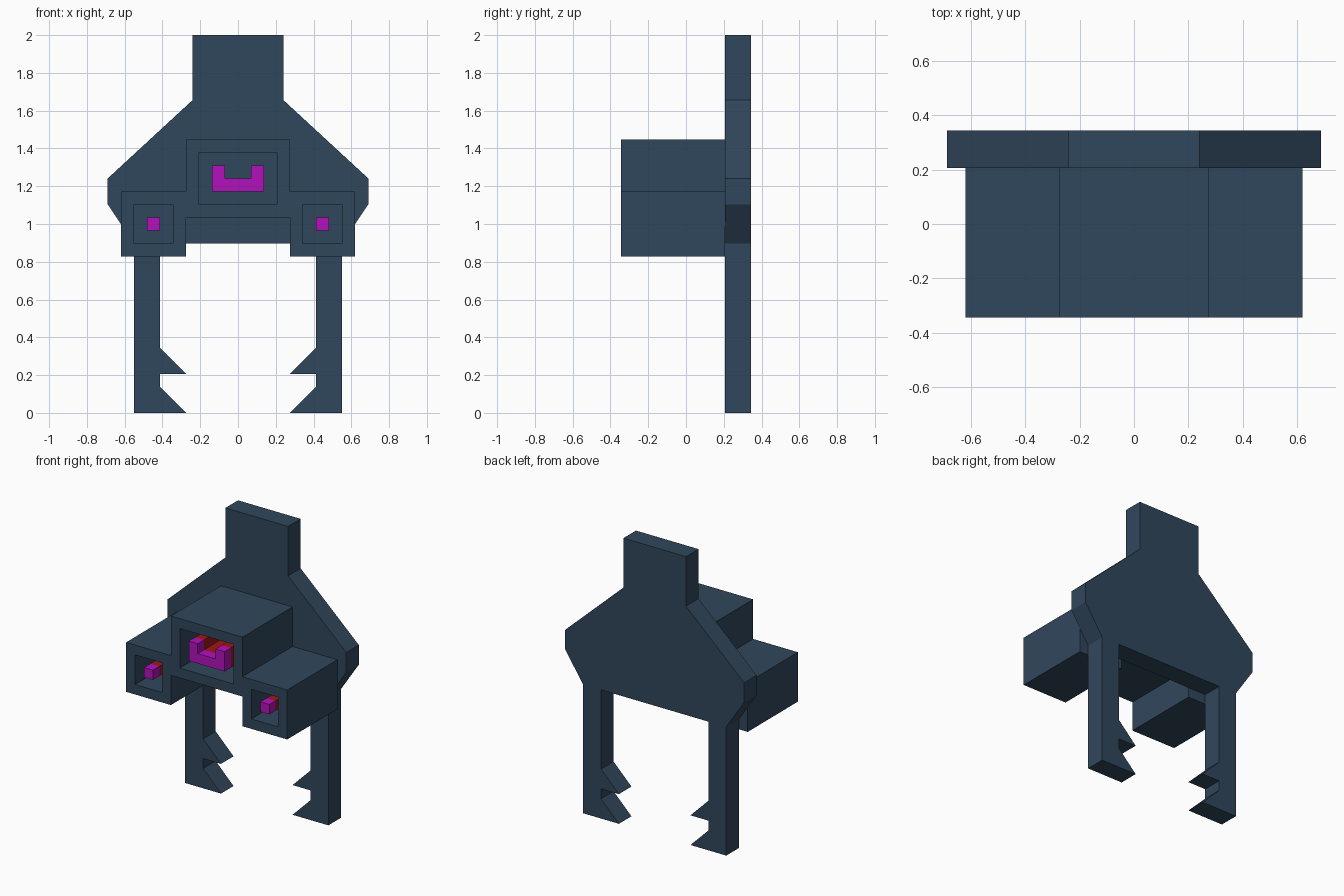
import bpy, bmesh

if "Cube" in bpy.data.objects:
    bpy.data.objects.remove(bpy.data.objects["Cube"])

U = 2 / 29  # grid unit of the design


def material(name, rgb):
    m = bpy.data.materials.new(name)
    m.diffuse_color = (*rgb, 1)
    m.use_nodes = True
    m.node_tree.nodes["Principled BSDF"].inputs["Base Color"].default_value = m.diffuse_color
    return m


SLATE = material("slate", (0.03, 0.063, 0.107))
MAGENTA = material("magenta", (0.45, 0.006, 0.5))
RED = material("red", (0.35, 0.008, 0.008))


def prism(name, profile, y0, y1, mat=None):
    """Extrude an x-z profile from y0 to y1, all in grid units."""
    bm = bmesh.new()
    face = bm.faces.new([bm.verts.new((x * U, y0 * U, z * U)) for x, z in profile])
    new = bmesh.ops.extrude_face_region(bm, geom=[face])["geom"]
    bmesh.ops.translate(bm, vec=(0, (y1 - y0) * U, 0),
                        verts=[g for g in new if isinstance(g, bmesh.types.BMVert)])
    bmesh.ops.recalc_face_normals(bm, faces=bm.faces)
    me = bpy.data.meshes.new(name)
    bm.to_mesh(me)
    bm.free()
    if mat:
        me.materials.append(mat)
    ob = bpy.data.objects.new(name, me)
    bpy.context.collection.objects.link(ob)
    return ob


def mirrored(half):
    """Complete a right-half outline with its left-hand mirror."""
    return half + [(-x, z) for x, z in reversed(half)]


def rect(x0, x1, z0, z1):
    return [(x0, z0), (x1, z0), (x1, z1), (x0, z1)]


# Back plate with neck, shoulders and two barbed legs
prism("back_plate", mirrored([
    (3.5, 29), (3.5, 24), (10, 18), (10, 16), (8, 13), (8, 0), (4, 0),
    (6, 2), (6, 3), (4, 3), (6, 5), (6, 13)]), 3, 5, SLATE)

# Stepped front housing
housing = prism("front_housing", mirrored([
    (4, 21), (4, 17), (9, 17), (9, 12), (4, 12), (4, 15)]), -5, 3, SLATE)

# Three deep openings in the housing
openings = {"centre": rect(-3, 3, 16, 20),
            "left": rect(-8, -5, 13, 16),
            "right": rect(5, 8, 13, 16)}
for side, outline in openings.items():
    cutter = prism(f"{side}_opening_cutter", outline, -6, 2, SLATE)
    cutter.hide_render = True
    cutter.hide_viewport = True
    cutter.display_type = 'WIRE'
    mod = housing.modifiers.new(f"{side}_opening", 'BOOLEAN')
    mod.operation = 'DIFFERENCE'
    mod.solver = 'EXACT'
    mod.object = cutter

# Rods in the openings: red shafts with magenta tips
rods = {"centre": mirrored([(1, 18), (1, 19), (2, 19), (2, 17)]),
        "left": rect(-7, -6, 14, 15),
        "right": rect(6, 7, 14, 15)}
for side, outline in rods.items():
    prism(f"{side}_rod_tip", outline, -5, -4, MAGENTA)
    prism(f"{side}_rod_shaft", outline, -4, 2, RED)
